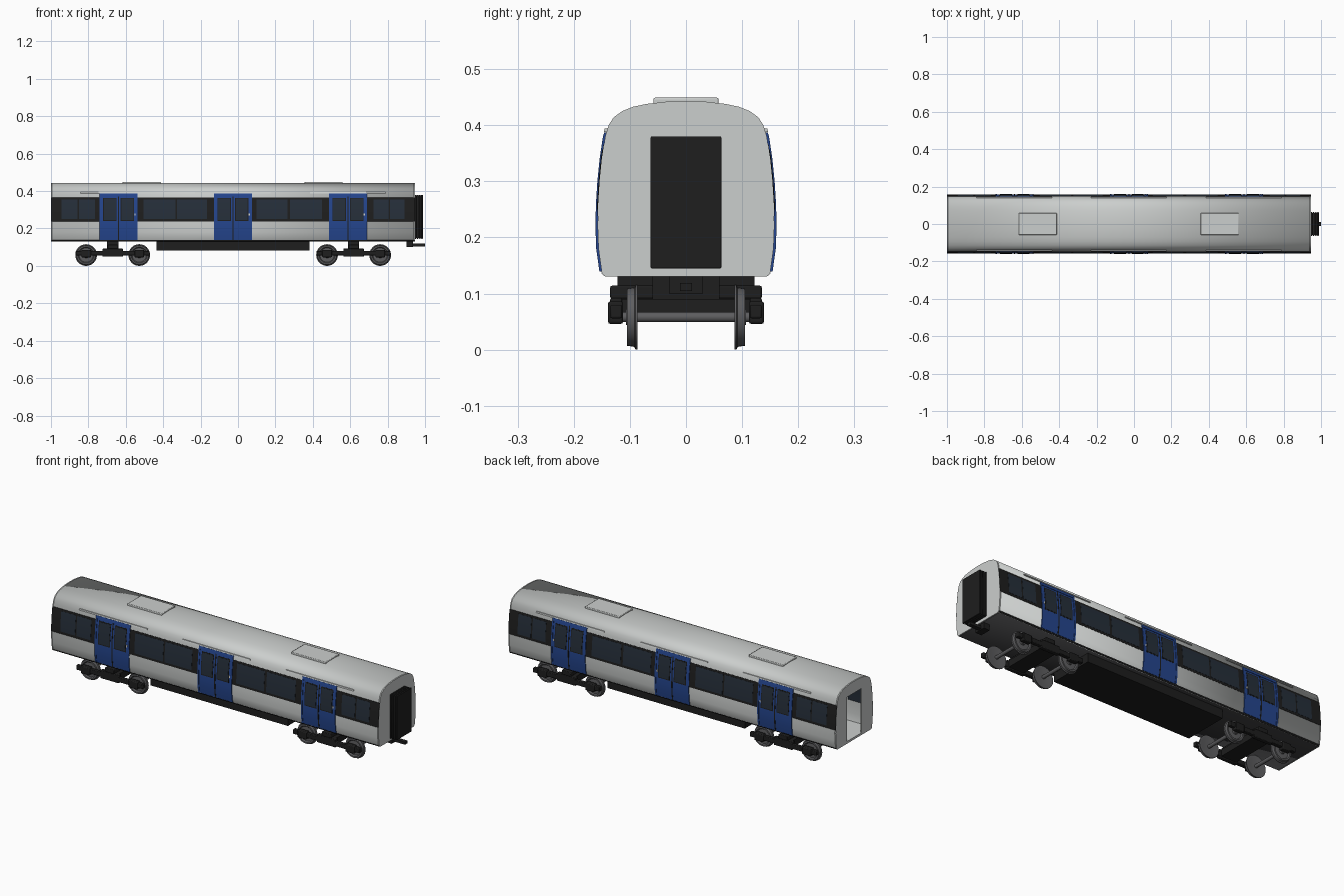
import bpy, bmesh, math
from mathutils import Matrix, Vector

if "Cube" in bpy.data.objects:
    bpy.data.objects.remove(bpy.data.objects["Cube"])


def material(name, r, g, b):
    m = bpy.data.materials.new(name)
    m.use_nodes = True
    m.diffuse_color = (r, g, b, 1)
    m.node_tree.nodes["Principled BSDF"].inputs["Base Color"].default_value = (r, g, b, 1)
    return m


WHITE = material("body pale grey", .6, .62, .61)
BLACK = material("black", .013, .013, .013)
GLASS = material("dark glass", .019, .028, .042)
BLUE = material("door blue", .018, .06, .27)
STEEL = material("wheel steel", .11, .11, .115)
UNDER = material("underside grey", .04, .04, .042)

# Half cross-section of the body (y, z), from sill to roof centre
HALF = [(.144, .13), (.15, .137), (.156, .18), (.1575, .22), (.1565, .26),
        (.154, .3), (.15, .34), (.144, .38), (.138, .4), (.129, .414),
        (.114, .425), (.094, .433), (.07, .438), (.035, .442), (0, .443)]
OUTLINE = HALF + [(-y, z) for y, z in reversed(HALF[:-1])]
X0, X1 = -1.0, .945


def finish(name, bm, *mats):
    bmesh.ops.recalc_face_normals(bm, faces=bm.faces)
    me = bpy.data.meshes.new(name)
    bm.to_mesh(me)
    bm.free()
    for m in mats:
        me.materials.append(m)
    ob = bpy.data.objects.new(name, me)
    bpy.context.collection.objects.link(ob)
    bpy.ops.object.select_all(action='DESELECT')
    ob.select_set(True)
    bpy.context.view_layer.objects.active = ob
    bpy.ops.object.shade_smooth_by_angle(angle=math.radians(30))
    return ob


def prism(name, points, x0, x1, mat, capped=True):
    """Extrude a (y, z) outline along x."""
    bm = bmesh.new()
    a = [bm.verts.new((x0, y, z)) for y, z in points]
    b = [bm.verts.new((x1, y, z)) for y, z in points]
    for i in range(len(a)):
        j = (i + 1) % len(a)
        bm.faces.new((a[i], a[j], b[j], b[i]))
    if capped:
        bm.faces.new(a)
        bm.faces.new(b)
    return finish(name, bm, mat)


def box(name, x0, x1, y0, y1, z0, z1, mat, bevel=0):
    ob = prism(name, [(y0, z0), (y1, z0), (y1, z1), (y0, z1)], x0, x1, mat)
    if bevel:
        mod = ob.modifiers.new("rounded", 'BEVEL')
        mod.width, mod.segments = bevel, 2
    return ob


def lathe(name, profile, x, z, mat, steps=32):
    """Spin an (r, y) profile round an axle along y."""
    bm = bmesh.new()
    vs = [bm.verts.new((x + r, y, z)) for r, y in profile]
    es = [bm.edges.new(p) for p in zip(vs, vs[1:])]
    bmesh.ops.spin(bm, geom=vs + es, cent=(x, 0, z), axis=(0, 1, 0),
                   angle=math.tau, steps=steps, use_duplicate=False)
    bmesh.ops.remove_doubles(bm, verts=bm.verts, dist=.0001)
    return finish(name, bm, mat)


def side_y(z):
    for (ya, za), (yb, zb) in zip(HALF, HALF[1:]):
        if za <= z <= zb:
            return ya + (yb - ya) * (z - za) / (zb - za)
    return 0


def panel(name, x0, x1, z0, z1, mat, out, inner=0.0):
    """Thin plate that follows the curved side, on both sides of the car."""
    zs = [z0] + [z for _, z in HALF if z0 < z < z1] + [z1]
    for side, s in (("front", -1), ("back", 1)):
        pts = [(s * (side_y(z) + out), z) for z in zs]
        pts += [(s * (side_y(z) + inner), z) for z in reversed(zs)]
        prism(f"{side}_{name}", pts, x0, x1, mat)


# Body shell, hollow, with a darker underside
shell = prism("body_shell", OUTLINE, X0 + .006, X1 - .006, WHITE, capped=False)
shell.data.materials.append(UNDER)
for f in shell.data.polygons:
    if f.normal.z < -.8:
        f.material_index = 1
wall = shell.modifiers.new("wall", 'SOLIDIFY')
wall.thickness, wall.offset = .005, -1

# End walls with a gangway opening, and the floor
DOOR_W, DOOR_H = .063, .38
notch = [(-DOOR_W, .13), (-DOOR_W, DOOR_H), (DOOR_W, DOOR_H), (DOOR_W, .13)]
prism("right_end_wall", OUTLINE + notch, X0, X0 + .006, WHITE)
prism("left_end_wall", OUTLINE, X1 - .006, X1, WHITE)
box("floor", X0 + .001, X1 - .007, -.143, .143, .1305, .142, WHITE)
box("door_sill", X0, X0 + .006, -DOOR_W, DOOR_W, .13, .142, WHITE)

# Gangway bellows and coupler
for i in range(4):
    x = X1 + i * .0115
    box(f"gangway_fold_{i}", x, x + .0085, -DOOR_W, DOOR_W, .145, DOOR_H, BLACK, .002)
box("gangway_core", X1, X1 + .042, -.06, .06, .148, .377, BLACK)
box("coupler_bar", .91, 1.0, -.011, .011, .105, .119, BLACK)
box("coupler_hanger", .9, .935, -.03, .03, .1, .13, BLACK)

# Window band and sill line along the sides
DOORS = (-.638, -.027, .588)
HALF_DOOR = .102
edges = [X0] + [d + s * HALF_DOOR for d in DOORS for s in (-1, 1)] + [X1]
for i in range(0, len(edges), 2):
    panel(f"window_band_{i // 2}", edges[i], edges[i + 1], .238, .366, BLACK, .001)
panel("sill_line", X0 + .002, X1 - .002, .131, .138, BLACK, .001)

# Side windows, two in each bay
WINDOWS = [(-.945, -.857), (-.85, -.765), (-.505, -.335), (-.326, -.165),
           (.1, .265), (.278, .45), (.725, .804), (.812, .89)]
for i, (a, b) in enumerate(WINDOWS):
    panel(f"window_{i}", a, b, .25, .356, GLASS, .002, -.007)

# Sliding doors, each a pair of leaves
for n, d in enumerate(DOORS):
    panel(f"door_{n}_surround", d - HALF_DOOR, d + HALF_DOOR, .139, .386, BLUE, .0015, -.007)
    panel(f"door_{n}_header", d - HALF_DOOR, d + HALF_DOOR, .372, .387, BLUE, .004)
    panel(f"door_{n}_seal", d - .003, d + .003, .139, .372, BLACK, .0025, -.0075)
    for s in (-1, 1):
        leaf, post = d + s * .047, d + s * .098
        panel(f"door_{n}_post_{s}", post - .004, post + .004, .139, .372, BLUE, .004)
        panel(f"door_{n}_window_frame_{s}", leaf - .036, leaf + .036, .241, .364, BLACK, .002)
        panel(f"door_{n}_window_{s}", leaf - .032, leaf + .032, .246, .359, GLASS, .003, -.0075)
    panel(f"door_{n}_button", d + .084, d + .09, .27, .281, WHITE, .004)
    # Gutter rail above the door
    panel(f"door_{n}_gutter", d - .203, d + .2, .388, .394, WHITE, .005)

# Roof units
for side, x in (("right", -.515), ("left", .458)):
    box(f"{side}_roof_unit", x - .102, x + .102, -.058, .058, .432, .449, WHITE, .003)

# Equipment case under the floor
box("equipment_case", -.435, .382, -.122, .122, .083, .13, BLACK)

# Bogies
AXLE_Z, AXLE_DX = .06, .142
for side, cx in (("right", -.67), ("left", .618)):
    box(f"{side}_bogie_pivot", cx - .03, cx + .03, -.06, .06, .08, .131, BLACK)
    box(f"{side}_bogie_bolster", cx - .027, cx + .027, -.135, .135, .091, .114, BLACK, .003)
    box(f"{side}_bogie_transom", cx - .045, cx + .045, -.116, .116, .055, .09, BLACK)
    for end, s in (("front", -1), ("back", 1)):
        y0, y1 = sorted((s * .114, s * .135))
        box(f"{side}_{end}_bogie_beam", cx - .198, cx + .198, y0, y1, .056, .08, BLACK, .003)
        box(f"{side}_{end}_spring_seat", cx - .055, cx + .055, y0, y1, .049, .092, BLACK, .003)
        for k in (-1, 1):
            x = cx + k * AXLE_DX
            b0, b1 = sorted((s * .112, s * .139))
            box(f"{side}_{end}_axle_box_{k}", x - .026, x + .026, b0, b1, .046, .086, BLACK, .004)
            wheel = [(0, .087), (.03, .089), (.045, .086), (.058, .086), (.058, .09),
                     (.053, .092), (.051, .105), (.043, .105), (.038, .099),
                     (.016, .1), (.014, .107), (0, .107)]
            lathe(f"{side}_{end}_wheel_{k}", [(r, s * y) for r, y in wheel], x, AXLE_Z - .002, STEEL)
    for k in (-1, 1):
        axle = [(0, -.12), (.009, -.12), (.009, .12), (0, .12)]
        lathe(f"{side}_axle_{k}", axle, cx + k * AXLE_DX, AXLE_Z - .002, STEEL, 16)
